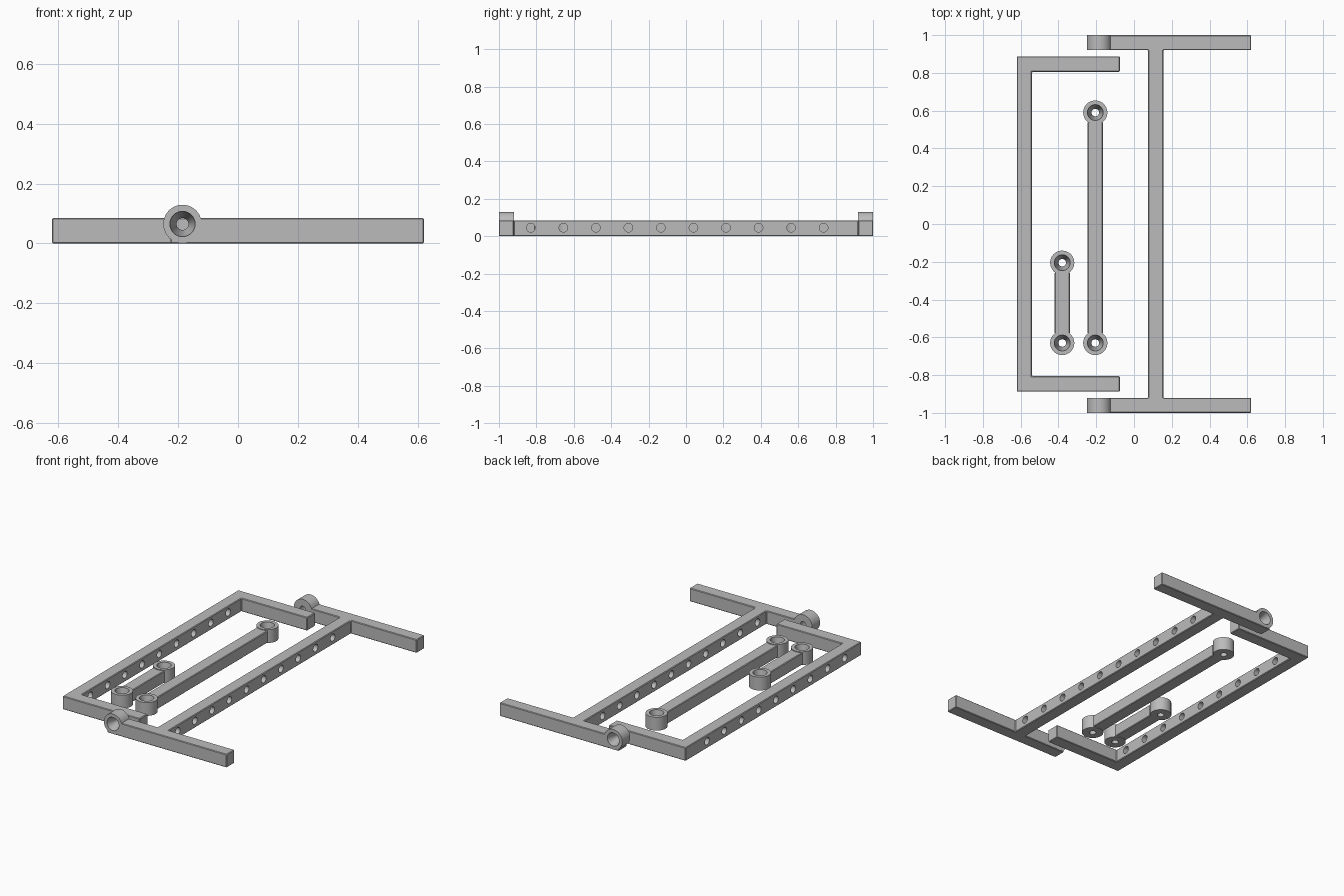
import bpy, bmesh, math
from mathutils import Matrix, Vector

cube = bpy.data.objects.get("Cube")
if cube:
    bpy.data.objects.remove(cube, do_unlink=True)

grey = bpy.data.materials.new("plain grey")
grey.use_nodes = True
grey.diffuse_color = (0.5, 0.5, 0.5, 1)
grey.node_tree.nodes["Principled BSDF"].inputs["Base Color"].default_value = (0.5, 0.5, 0.5, 1)

H = 0.085        # beam height
W = 0.08         # beam width
R = 0.064        # eyelet radius
PITCH = 0.174    # spacing of the row of holes


def make_object(name, bm):
    bmesh.ops.recalc_face_normals(bm, faces=bm.faces)
    mesh = bpy.data.meshes.new(name)
    bm.to_mesh(mesh)
    bm.free()
    mesh.materials.append(grey)
    obj = bpy.data.objects.new(name, mesh)
    bpy.context.collection.objects.link(obj)
    return obj


def prism(name, outline, z0, z1, bevel=0.004):
    """Extrude a flat outline upward and soften its edges."""
    bm = bmesh.new()
    face = bm.faces.new([bm.verts.new((x, y, z0)) for x, y in outline])
    new = bmesh.ops.extrude_face_region(bm, geom=[face])["geom"]
    bmesh.ops.translate(bm, vec=(0, 0, z1 - z0),
                        verts=[v for v in new if isinstance(v, bmesh.types.BMVert)])
    bmesh.ops.recalc_face_normals(bm, faces=bm.faces)
    bmesh.ops.bevel(bm, geom=bm.edges[:], offset=bevel, segments=1, affect='EDGES')
    return make_object(name, bm)


def lathe(name, profile, base, axis):
    """Closed solid turned from (radius, height) rings along an axis."""
    bm = bmesh.new()
    turn = Matrix.Translation(base) @ Vector((0, 0, 1)).rotation_difference(Vector(axis)).to_matrix().to_4x4()
    n = 40
    rings = [[bm.verts.new(turn @ Vector((r * math.cos(math.tau * i / n),
                                          r * math.sin(math.tau * i / n), h)))
              for i in range(n)] for r, h in profile]
    for a, b in zip(rings, rings[1:]):
        for i in range(n):
            j = (i + 1) % n
            bm.faces.new((a[i], a[j], b[j], b[i]))
    bm.faces.new(rings[0])
    bm.faces.new(rings[-1])
    return make_object(name, bm)


def combine(target, tool, operation):
    """Apply a boolean and discard the tool."""
    mod = target.modifiers.new("cut", 'BOOLEAN')
    mod.object, mod.operation, mod.solver = tool, operation, 'EXACT'
    tool.hide_render = True
    bpy.context.view_layer.objects.active = target
    bpy.ops.object.modifier_apply(modifier=mod.name)
    bpy.data.objects.remove(tool, do_unlink=True)


def add_eyelet(target, base, axis, depth):
    """Round boss with a tapered socket opening along the axis."""
    combine(target, lathe("boss", [(R, 0), (R, depth)], base, axis), 'UNION')
    socket = [(0.02, -0.02), (0.02, 0.02), (0.042, depth - 0.005), (0.042, depth + 0.02)]
    combine(target, lathe("socket", socket, base, axis), 'DIFFERENCE')


def drill_row(target, x, first_y, count):
    """Row of round holes through a long beam."""
    for k in range(count):
        drill = lathe("drill", [(0.023, 0), (0.023, 0.16)],
                      (x - 0.08, first_y + k * PITCH, 0.045), (1, 0, 0))
        combine(target, drill, 'DIFFERENCE')


# Frame with two long cross arms joined by a drilled beam
left, right, end = -0.225, 0.62, 1.0
inner = end - W
half = [(left, -end), (right, -end), (right, -inner), (0.155, -inner)]
near = [(0.075, -inner), (left, -inner)]
outline = (half + [(x, -y) for x, y in reversed(half)]
           + [(x, -y) for x, y in reversed(near)] + near)
cross_frame = prism("cross_frame", outline, 0, H)
for side in (-1, 1):
    add_eyelet(cross_frame, (-0.185, side * inner, 0.065), (0, side, 0), W)
drill_row(cross_frame, 0.115, -0.83, 10)

# Open three-sided frame
c_half = [(-0.62, -0.888), (-0.075, -0.888), (-0.075, -0.806), (-0.54, -0.806)]
open_frame = prism("open_frame", c_half + [(x, -y) for x, y in reversed(c_half)], 0, H)
drill_row(open_frame, -0.58, -0.72, 9)

# Loose connecting links
parts = [cross_frame, open_frame]
for name, x, y0, y1 in (("long_link", -0.205, -0.63, 0.59),
                        ("short_link", -0.38, -0.63, -0.205)):
    a, b = y0 + 0.05, y1 - 0.05
    link = prism(name, [(x - 0.04, a), (x + 0.04, a), (x + 0.04, b), (x - 0.04, b)], 0.003, 0.08)
    for y in (y0, y1):
        add_eyelet(link, (x, y, 0), (0, 0, 1), H)
    parts.append(link)

# Smooth the round walls, keep the edges crisp
bpy.ops.object.select_all(action='DESELECT')
for obj in parts:
    obj.select_set(True)
bpy.context.view_layer.objects.active = parts[0]
bpy.ops.object.shade_smooth_by_angle(angle=math.radians(30))
